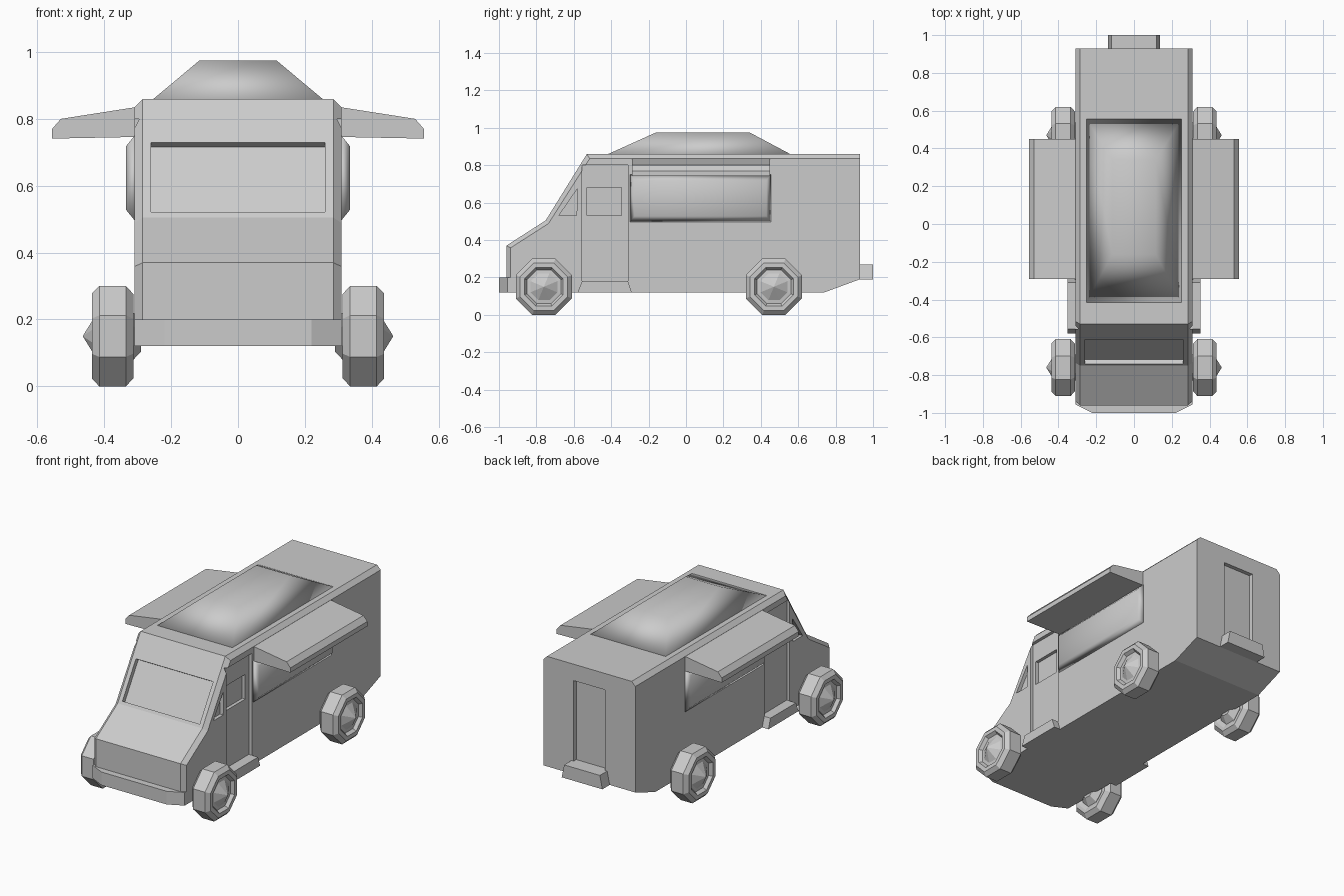
import bpy, bmesh
from math import cos, sin, pi

if "Cube" in bpy.data.objects:
    bpy.data.objects.remove(bpy.data.objects["Cube"])


def loft(name, rings, smooth=False):
    """Skin a list of equal-length point loops and cap both ends."""
    bm = bmesh.new()
    loops = [[bm.verts.new(p) for p in ring] for ring in rings]
    n = len(loops[0])
    for a, b in zip(loops, loops[1:]):
        for i in range(n):
            j = (i + 1) % n
            bm.faces.new((a[i], a[j], b[j], b[i]))
    bm.faces.new(loops[0])
    bm.faces.new(loops[-1])
    bmesh.ops.recalc_face_normals(bm, faces=bm.faces)
    mesh = bpy.data.meshes.new(name)
    bm.to_mesh(mesh)
    bm.free()
    for f in mesh.polygons:
        f.use_smooth = smooth
    ob = bpy.data.objects.new(name, mesh)
    bpy.context.collection.objects.link(ob)
    return ob


def yz(points, x):
    return [(x, y, z) for y, z in points]


def rect_yz(y0, y1, z0, z1):
    return [(y0, z0), (y1, z0), (y1, z1), (y0, z1)]


def rect_xy(x0, x1, y0, y1, z):
    return [(x0, y0, z), (x1, y0, z), (x1, y1, z), (x0, y1, z)]


def cut(target, rings):
    """Subtract a lofted solid from the target."""
    tool = loft("cutter", rings)
    tool.hide_render = True
    mod = target.modifiers.new("recess", 'BOOLEAN')
    mod.operation = 'DIFFERENCE'
    mod.solver = 'EXACT'
    mod.object = tool
    bpy.context.view_layer.objects.active = target
    bpy.ops.object.modifier_apply(modifier=mod.name)
    bpy.data.objects.remove(tool)


# Van body: outer profile in the middle, slightly smaller profile on the sides
base = [(-0.96, 0.12), (0.74, 0.12), (0.93, 0.19)]
outer = base + [(0.93, 0.86), (-0.53, 0.86), (-0.75, 0.505), (-0.96, 0.37)]
inner = [(-0.938, 0.12)] + base[1:] + [(0.93, 0.835), (-0.515, 0.835),
                                      (-0.735, 0.488), (-0.938, 0.358)]
body = loft("van_body", [yz(inner, -0.31), yz(outer, -0.285),
                         yz(outer, 0.285), yz(inner, 0.31)])

# Windscreen recess, perpendicular to the sloping front
ny, nz = -0.85 * 0.027, 0.527 * 0.027
low, high = (-0.74, 0.521), (-0.611, 0.73)
screen = [(low[0] - ny, low[1] - nz), (low[0] + ny, low[1] + nz),
          (high[0] + ny, high[1] + nz), (high[0] - ny, high[1] - nz)]
cut(body, [yz(screen, -0.26), yz(screen, 0.26)])

# Side doors, door windows and quarter windows
quarter = [(-0.68, 0.53), (-0.585, 0.53), (-0.58, 0.675)]
for s in (-1, 1):
    for outline, depth in ((rect_yz(-0.555, -0.31, 0.18, 0.80), 0.29),
                           (rect_yz(-0.53, -0.345, 0.53, 0.68), 0.27),
                           (quarter, 0.288)):
        cut(body, [yz(outline, s * depth), yz(outline, s * 0.4)])

# Rear door recess
cut(body, [rect_xy(-0.105, 0.105, 0.905, 1.0, z) for z in (0.24, 0.76)])

# Raised roof
loft("raised_roof", [rect_xy(-0.255, 0.255, -0.42, 0.56, 0.858),
                     rect_xy(-0.115, 0.115, -0.16, 0.34, 0.975)], smooth=True)

# Front bumper with clipped corners
plan = [(-0.31, -0.93), (-0.31, -0.955), (-0.22, -1.0),
        (0.22, -1.0), (0.31, -0.955), (0.31, -0.93)]
loft("front_bumper", [[(x, y, z) for x, y in plan] for z in (0.12, 0.20)])

# Rear step
loft("rear_step", [rect_xy(-0.137, 0.137, 0.88, 1.0, 0.19),
                   rect_xy(-0.12, 0.12, 0.88, 1.0, 0.27)])

# Awnings, serving hatches and door steps on both sides
awning = [(0.30, 0.836), (0.53, 0.80), (0.556, 0.77), (0.556, 0.741), (0.30, 0.746)]
for s, side in ((-1, "left"), (1, "right")):
    loft(side + "_awning", [[(s * x, y, z) for x, z in awning] for y in (-0.29, 0.45)])
    loft(side + "_serving_hatch", [yz(rect_yz(-0.30, 0.455, 0.495, 0.752), s * 0.308),
                                   yz(rect_yz(-0.275, 0.43, 0.528, 0.718), s * 0.335)],
         smooth=True)
    x0, x1 = sorted((s * 0.28, s * 0.352))
    loft(side + "_door_step", [rect_xy(x0, x1, -0.58, -0.29, 0.12),
                               rect_xy(x0, x1, -0.555, -0.31, 0.18)])

# Eight-sided wheels: (x, radius) profile from inner hub to outer hub tip
wheel = [(0.29, 0.05), (0.325, 0.09), (0.312, 0.115), (0.312, 0.135),
         (0.335, 0.1624), (0.415, 0.1624), (0.437, 0.138), (0.437, 0.112),
         (0.418, 0.098), (0.42, 0.078), (0.464, 0.001)]
for s, side in ((-1, "left"), (1, "right")):
    for cy, end in ((-0.76, "front"), (0.47, "rear")):
        loft(f"{end}_{side}_wheel",
             [[(s * x, cy + r * cos((i + 0.5) * pi / 4), 0.15 + r * sin((i + 0.5) * pi / 4))
               for i in range(8)] for x, r in wheel])
